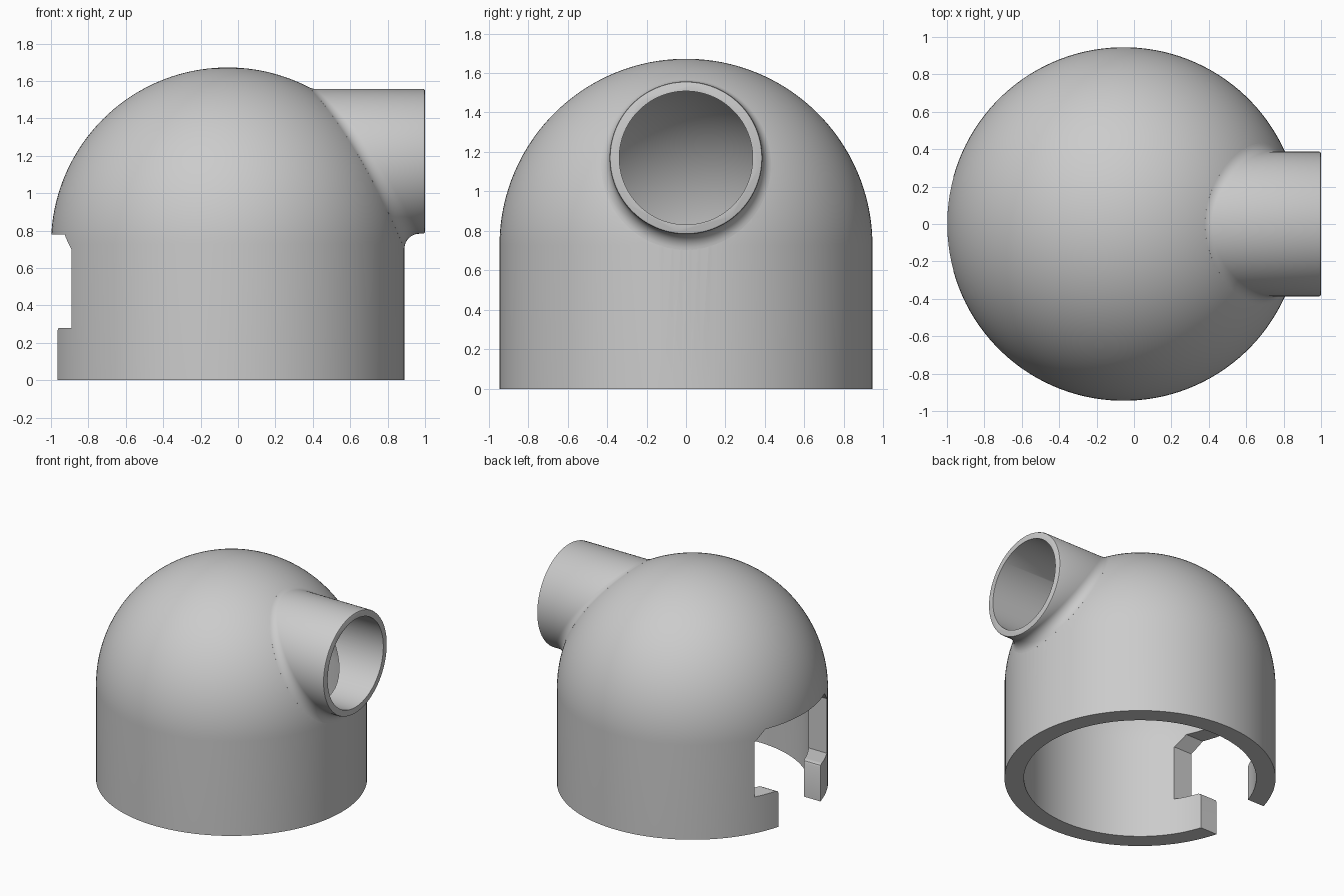
import bpy, bmesh
from math import sin, cos, pi, sqrt
from mathutils import Vector

if "Cube" in bpy.data.objects:
    bpy.data.objects.remove(bpy.data.objects["Cube"])

CX = -0.055                     # dome axis
R_OUT, R_IN = 0.945, 0.81       # dome outside and inside radius
Z_SPRING = 0.727                # where the wall turns into the dome
Z_PORT = 1.17                   # port axis height
P_OUT, P_IN = 0.387, 0.338      # port outside and inside radius
FILLET = 0.08
SEG = 128


def loft(name, rings):
    """Closed solid through rings of equal point count, capped at both ends."""
    bm = bmesh.new()
    rows = [[bm.verts.new(p) for p in ring] for ring in rings]
    n = len(rows[0])
    for a, b in zip(rows, rows[1:]):
        for i in range(n):
            j = (i + 1) % n
            bm.faces.new((a[i], a[j], b[j], b[i]))
    bm.faces.new(rows[0])
    bm.faces.new(rows[-1])
    bmesh.ops.recalc_face_normals(bm, faces=bm.faces)
    mesh = bpy.data.meshes.new(name)
    bm.to_mesh(mesh)
    bm.free()
    obj = bpy.data.objects.new(name, mesh)
    bpy.context.collection.objects.link(obj)
    return obj


def angles(n=SEG):
    return [2 * pi * (i + 0.5) / n for i in range(n)]


def z_ring(r, z):
    return [Vector((CX + r * cos(a), r * sin(a), z)) for a in angles()]


def x_ring(r, x):
    return [Vector((x, r * cos(a), Z_PORT + r * sin(a))) for a in angles()]


def domed_solid(name, radius, z_base, steps=40):
    rings = [z_ring(radius, z_base)]
    for i in range(steps):
        t = pi / 2 * i / steps
        rings.append(z_ring(radius * cos(t), Z_SPRING + radius * sin(t)))
    rings.append(z_ring(0.006, Z_SPRING + radius))
    return loft(name, rings)


def fillet_arc(a, steps=10):
    """Arc of a ball rolling in the corner between port and dome."""
    y = (P_OUT + FILLET) * cos(a)
    z = Z_PORT + (P_OUT + FILLET) * sin(a)
    rise = max(0, z - Z_SPRING)
    x = CX + sqrt((R_OUT + FILLET) ** 2 - y * y - rise * rise)
    ball = Vector((x, y, z))
    to_port = Vector((0, -cos(a), -sin(a)))
    to_dome = (Vector((CX, 0, min(z, Z_SPRING))) - ball).normalized()
    return [ball + FILLET * to_port.slerp(to_dome, i / steps)
            for i in range(steps + 1)]


def combine(target, tool, operation):
    mod = target.modifiers.new(operation.lower(), 'BOOLEAN')
    mod.operation, mod.solver, mod.object = operation, 'EXACT', tool
    bpy.context.view_layer.objects.active = target
    bpy.ops.object.modifier_apply(modifier=mod.name)
    bpy.data.objects.remove(tool)


# Domed outer body
body = domed_solid("domed_housing", R_OUT, 0)

# Port with rounded lip, blended into the dome
arcs = [fillet_arc(a) for a in angles()]
lip = [x_ring(P_OUT - 0.01, 1), x_ring(P_OUT - 0.003, 0.997), x_ring(P_OUT, 0.99)]
blend = [list(ring) for ring in zip(*arcs)]
port = loft("port", lip + blend + [x_ring(0.25, CX + 0.3)])
combine(body, port, 'UNION')

# Hollow inside and port bore
combine(body, domed_solid("cavity", R_IN, -0.1), 'DIFFERENCE')
combine(body, loft("bore", [x_ring(P_IN, 0.1), x_ring(P_IN, 1.1)]), 'DIFFERENCE')

# Stepped opening on the side away from the port
half = [(0.255, -0.1), (0.255, 0.26), (0.261, 0.274), (0.275, 0.28),
        (0.44, 0.28), (0.44, 0.70), (0.36, 0.78)]
outline = half + [(-y, z) for y, z in reversed(half)]
slot = loft("slot", [[Vector((x, y, z)) for y, z in outline] for x in (-1.2, -0.4)])
combine(body, slot, 'DIFFERENCE')

# Single grey material
grey = bpy.data.materials.new("plain grey")
grey.use_nodes = True
colour = (0.6, 0.6, 0.6, 1)
grey.diffuse_color = colour
grey.node_tree.nodes["Principled BSDF"].inputs["Base Color"].default_value = colour
body.data.materials.clear()
body.data.materials.append(grey)

# Smooth curves, keep edges crisp
bpy.ops.object.select_all(action='DESELECT')
body.select_set(True)
bpy.context.view_layer.objects.active = body
bpy.ops.object.shade_smooth_by_angle(angle=pi / 6)
